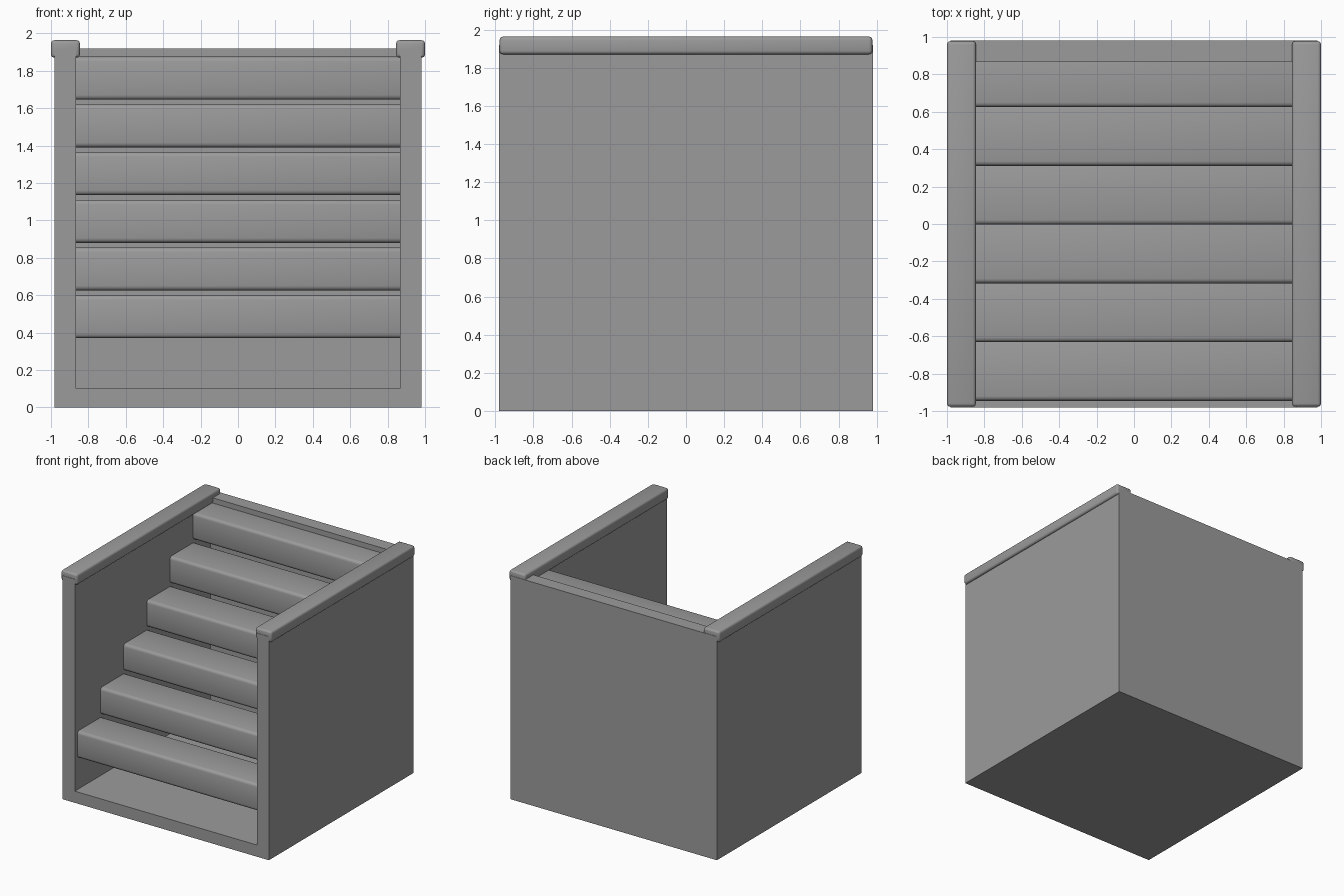
import bpy
import math

if "Cube" in bpy.data.objects:
    bpy.data.objects.remove(bpy.data.objects["Cube"], do_unlink=True)

# Single grey material
grey = bpy.data.materials.new("plain grey")
grey.use_nodes = True
colour = (0.33, 0.33, 0.33, 1)
grey.diffuse_color = colour
grey.node_tree.nodes["Principled BSDF"].inputs["Base Color"].default_value = colour


def box(name, low, high, bevel=0):
    """Box between two corners, with optionally rounded edges."""
    centre = [(a + b) / 2 for a, b in zip(low, high)]
    bpy.ops.mesh.primitive_cube_add(size=1, location=centre)
    ob = bpy.context.object
    ob.name = name
    ob.scale = [b - a for a, b in zip(low, high)]
    bpy.ops.object.transform_apply(location=False, rotation=False, scale=True)
    ob.data.materials.append(grey)
    if bevel:
        mod = ob.modifiers.new("rounded edges", "BEVEL")
        mod.width = bevel
        mod.segments = 3
        bpy.ops.object.modifier_apply(modifier=mod.name)
        bpy.ops.object.shade_smooth_by_angle(angle=math.radians(35))
    return ob


HALF = 0.98      # outer half width and depth
INNER = 0.865    # inner half width, and front of the back wall
FLOOR = 0.10
WALL_TOP = 1.92

# Shell: floor, side walls and back wall, open at the front and top
shell = box("stair_shell", (-HALF, -HALF, 0), (HALF, HALF, WALL_TOP))
cutter = box("shell_cutter", (-INNER, -2, FLOOR), (INNER, INNER, 3))
cut = shell.modifiers.new("hollow", "BOOLEAN")
cut.operation = "DIFFERENCE"
cut.solver = "EXACT"
cut.object = cutter
bpy.context.view_layer.objects.active = shell
bpy.ops.object.modifier_apply(modifier=cut.name)
bpy.data.objects.remove(cutter, do_unlink=True)

# Open-riser steps, let into the side walls
RUN, RISE = 0.314, 0.255
for i in range(6):
    y = -0.945 + i * RUN
    z = 0.37 + i * RISE
    box(f"step_{i + 1}", (-0.9, y, z), (0.9, y + 0.335, z + 0.23), 0.025)

# Rounded caps along the side walls
for name, x in (("left_rail", 0.9225), ("right_rail", -0.9225)):
    box(name, (x - 0.0775, -0.977, 1.87), (x + 0.0775, 0.977, 1.963), 0.018)
